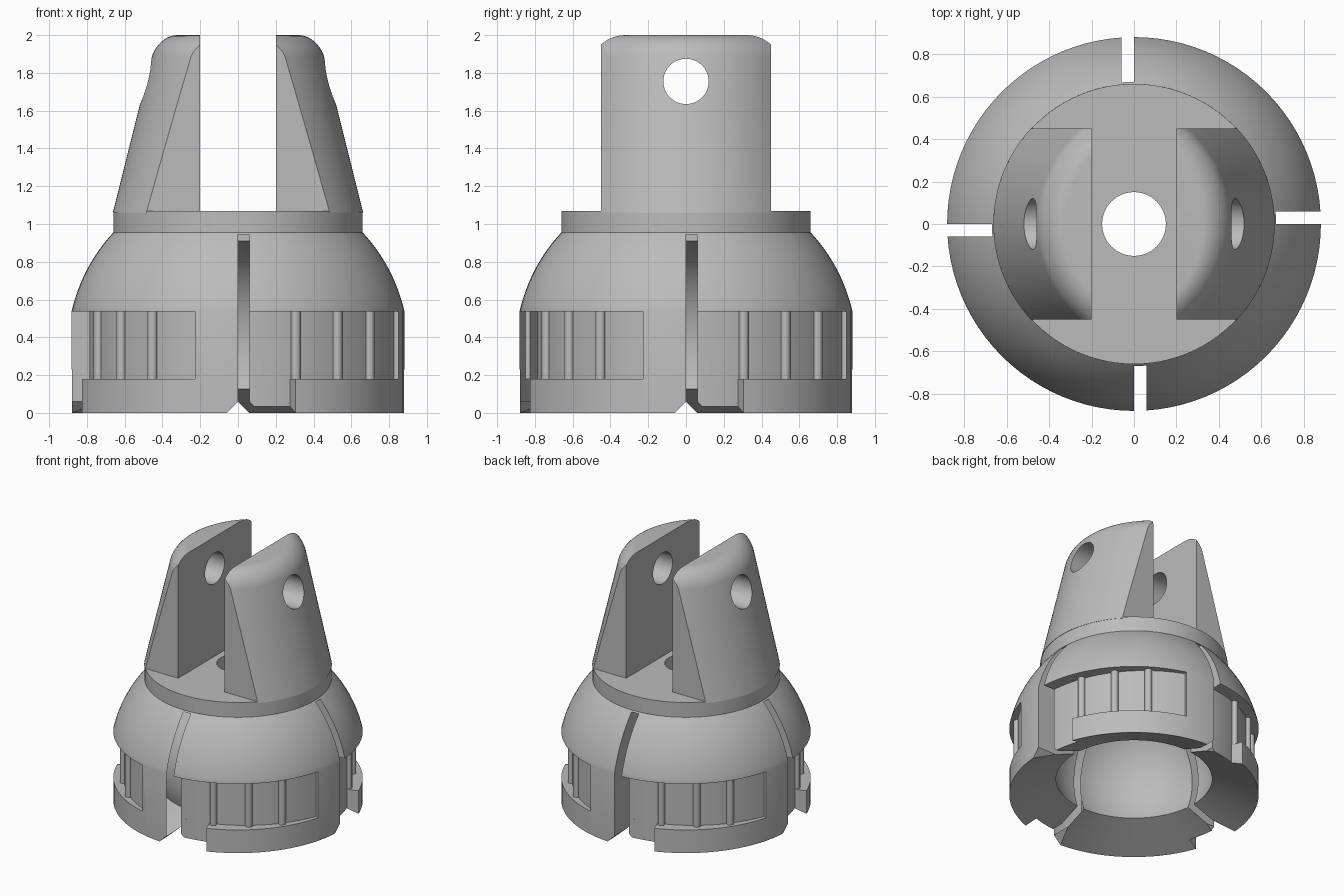
import bpy, bmesh
from math import sin, cos, pi, radians, sqrt
from mathutils import Matrix

cube = bpy.data.objects.get("Cube")
if cube:
    bpy.data.objects.remove(cube, do_unlink=True)

grey = bpy.data.materials.new("plain grey")
grey.use_nodes = True
grey.diffuse_color = (0.5, 0.5, 0.5, 1)
grey.node_tree.nodes["Principled BSDF"].inputs["Base Color"].default_value = (0.5, 0.5, 0.5, 1)


def make_object(name, bm):
    bmesh.ops.recalc_face_normals(bm, faces=bm.faces)
    mesh = bpy.data.meshes.new(name)
    bm.to_mesh(mesh)
    bm.free()
    mesh.materials.append(grey)
    ob = bpy.data.objects.new(name, mesh)
    bpy.context.collection.objects.link(ob)
    return ob


def loft(name, rings, matrix=Matrix()):
    """Skin a list of equal-length closed rings and cap both ends."""
    bm = bmesh.new()
    loops = [[bm.verts.new(matrix @ Matrix.Translation(p).translation) for p in ring] for ring in rings]
    count = len(loops[0])
    for low, high in zip(loops, loops[1:]):
        for i in range(count):
            j = (i + 1) % count
            bm.faces.new((low[i], low[j], high[j], high[i]))
    bm.faces.new(loops[0][::-1])
    bm.faces.new(loops[-1])
    bmesh.ops.remove_doubles(bm, verts=bm.verts, dist=0.0005)
    return make_object(name, bm)


def cut(target, cutter):
    cutter.hide_render = True
    mod = target.modifiers.new("cut", "BOOLEAN")
    mod.operation = "DIFFERENCE"
    mod.solver = "EXACT"
    mod.object = cutter
    bpy.context.view_layer.objects.active = target
    bpy.ops.object.modifier_apply(modifier=mod.name)
    bpy.data.objects.remove(cutter, do_unlink=True)


def smooth(ob):
    bpy.ops.object.select_all(action="DESELECT")
    ob.select_set(True)
    bpy.context.view_layer.objects.active = ob
    bpy.ops.object.shade_smooth_by_angle(angle=radians(30))


def cylinder(name, radius, depth, matrix, sides):
    bm = bmesh.new()
    bmesh.ops.create_cone(bm, cap_ends=True, segments=sides, radius1=radius,
                          radius2=radius, depth=depth, matrix=matrix)
    return make_object(name, bm)


def arc(radius, z_mid, z_from, z_to, steps):
    """Points (r, z) on a sphere's profile."""
    heights = [z_from + (z_to - z_from) * i / steps for i in range(steps + 1)]
    return [(sqrt(radius ** 2 - (z - z_mid) ** 2), z) for z in heights]


# Socket body: collar, dome, skirt, flared mouth and ball cavity in one turned profile
profile = [(0.15, 1.07), (0.66, 1.07), (0.66, 0.955)]
profile += arc(0.903, 0.339, 0.955, 0.54, 14)
profile += [(0.88, 0)]
profile += arc(0.59, 0.34, 0.127, 0.91, 24)
SEGMENTS = 96
bm = bmesh.new()
columns = []
for s in range(SEGMENTS):
    a = 2 * pi * s / SEGMENTS
    columns.append([bm.verts.new((r * cos(a), r * sin(a), z)) for r, z in profile])
for s in range(SEGMENTS):
    here, after = columns[s], columns[(s + 1) % SEGMENTS]
    for i in range(len(profile)):
        j = (i + 1) % len(profile)
        bm.faces.new((here[i], after[i], after[j], here[j]))
body = make_object("socket_body", bm)


# Wall of the cam recess: it moves outward with the angle from the slot
def wall_radius(t):
    return 0.79 + 0.065 * (max(t - 4, 0) / 71) ** 2


def recess_cutter(end, bottom, top, turn):
    angles = [2 + (end - 2) * i / 20 for i in range(21)]
    outline = [(wall_radius(t), t) for t in angles] + [(1.1, t) for t in angles[::-1]]
    rings = [[(r * sin(radians(t)), -r * cos(radians(t)), z) for r, t in outline]
             for z in (bottom, top)]
    return loft("recess_cutter", rings, turn)


# Four fingers: recess, entry gap, then slot with a flared foot
slot = [(-0.07, -0.01), (0, 0.06), (0, 0.945), (0.06, 0.945), (0.06, 0.06), (0.13, -0.01)]
for k in range(4):
    turn = Matrix.Rotation(k * pi / 2, 4, "Z")
    cut(body, recess_cutter(75, 0.18, 0.538, turn))
    cut(body, recess_cutter(20.3, -0.1, 0.25, turn))
for k in range(4):
    turn = Matrix.Rotation(k * pi / 2, 4, "Z")
    cut(body, loft("slot_cutter", [[(x, y, z) for x, z in slot] for y in (-1, 0)], turn))
smooth(body)

# Round grip ribs in each recess
for k in range(4):
    for n, t in enumerate((22.5, 40.4, 57)):
        r = wall_radius(t) + 0.005
        place = (Matrix.Rotation(k * pi / 2 + radians(t), 4, "Z")
                 @ Matrix.Translation((0, -r, 0.36)))
        smooth(cylinder(f"grip_rib_{k + 1}_{n + 1}", 0.026, 0.365, place, 20))


# Fork ears: leaning, rounded outside, flat inside and on both sides
def ear_ring(z, side):
    middle = 0.66 - 0.25 * (z - 1.07)
    if z > 1.88:
        middle -= 0.105 * (1 - sqrt(max(0, 1 - ((z - 1.88) / 0.12) ** 2)))
    centre = -0.168 * (z - 1.07)
    radius = middle - centre
    half = min(0.45, sqrt(radius ** 2 - (0.2 - centre) ** 2))
    ys = [half * (2 * i / 32 - 1) for i in range(33)]
    ring = [(side * (centre + sqrt(radius ** 2 - y * y)), y, z) for y in ys]
    return ring + [(side * 0.2, half, z), (side * 0.2, -half, z)]


heights = [1.06, 1.3, 1.6, 1.88] + [1.88 + 0.12 * sin(pi / 2 * i / 10) for i in range(1, 11)]
for name, side in (("left_fork_ear", 1), ("right_fork_ear", -1)):
    ear = loft(name, [ear_ring(z, side) for z in heights])
    pin = Matrix.Translation((side * 0.4, 0, 1.755)) @ Matrix.Rotation(pi / 2, 4, "Y")
    cut(ear, cylinder("pin_hole_cutter", 0.12, 1.0, pin, 48))
    smooth(ear)
